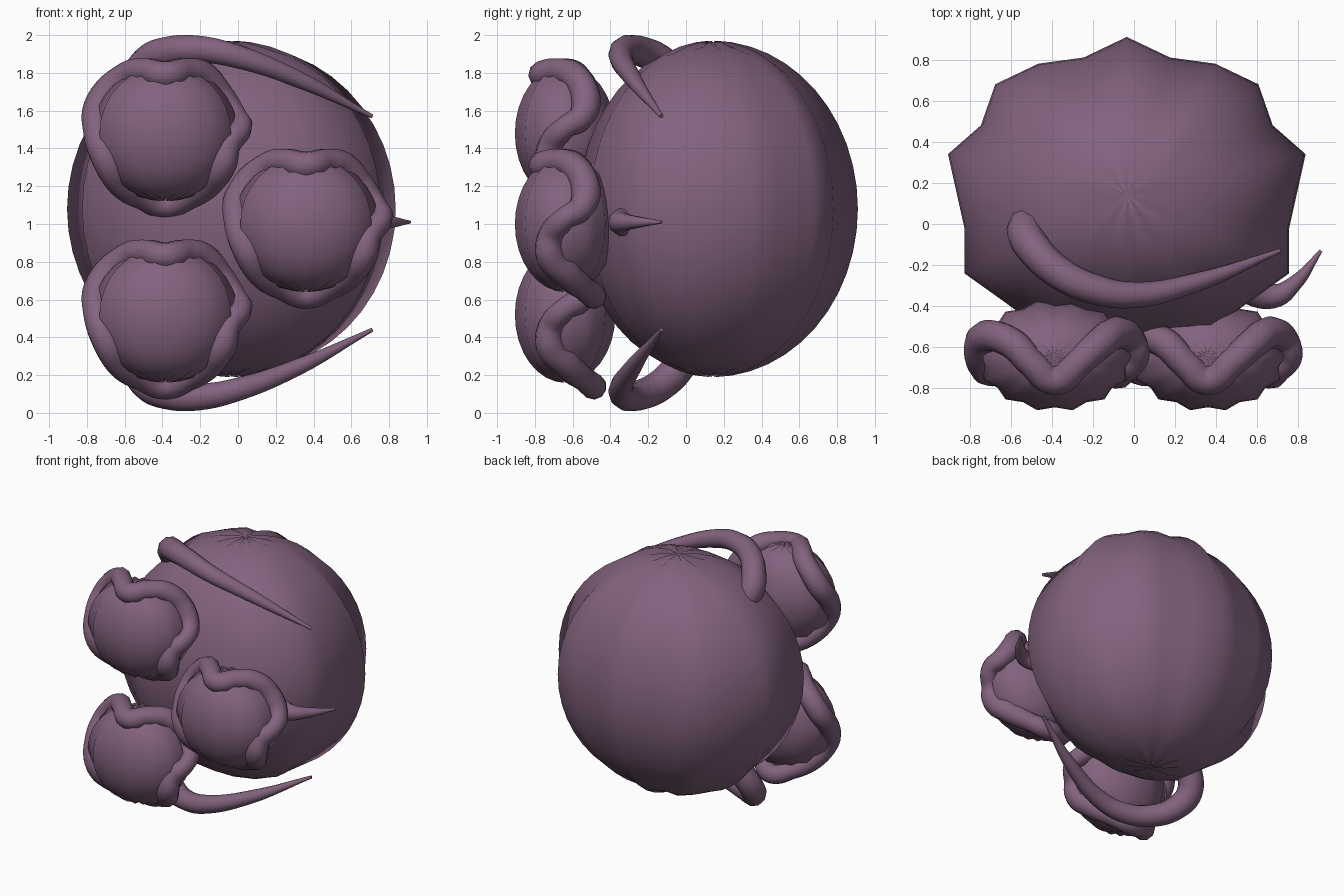
import bpy, math
from mathutils import Vector

if "Cube" in bpy.data.objects:
    bpy.data.objects.remove(bpy.data.objects["Cube"], do_unlink=True)

PLUM = (0.225, 0.123, 0.21, 1)
mat = bpy.data.materials.new("dusty plum")
mat.use_nodes = True
mat.diffuse_color = PLUM
mat.node_tree.nodes["Principled BSDF"].inputs["Base Color"].default_value = PLUM


def ribbed_ball(name, center, outline, height, rings, dip):
    """Ellipsoid with a scalloped section; every second rib dips towards the poles."""
    n = len(outline)
    center = Vector(center)
    step = math.pi / rings
    angles = [step / 4] + [step * i for i in range(1, rings)] + [math.pi - step / 4]
    verts, faces = [], []
    for a in angles:
        for j, (x, y) in enumerate(outline):
            sink = 1 - dip * (j % 2) * abs(math.cos(a)) ** 6
            verts.append(center + Vector((x * math.sin(a), y * math.sin(a),
                                          height * math.cos(a) * sink)))
    for i in range(len(angles) - 1):
        for j in range(n):
            k = (j + 1) % n
            faces.append((i * n + j, (i + 1) * n + j, (i + 1) * n + k, i * n + k))
    last, top = len(verts) - n, len(verts)
    for sign in (1, -1):
        verts.append(center + Vector((0, 0, sign * height * (1 - dip))))
    for j in range(n):
        k = (j + 1) % n
        faces.append((top, j, k))
        faces.append((top + 1, last + k, last + j))
    mesh = bpy.data.meshes.new(name)
    mesh.from_pydata(verts, [], faces)
    mesh.shade_smooth()
    mesh.materials.append(mat)
    bpy.context.collection.objects.link(bpy.data.objects.new(name, mesh))


def tube(name, points, radii, cyclic=False):
    """Smooth tube along points, with a radius at each point."""
    cu = bpy.data.curves.new(name, 'CURVE')
    cu.dimensions = '3D'
    cu.bevel_depth = 1
    cu.bevel_resolution = 3
    cu.use_fill_caps = True
    cu.resolution_u = 6
    sp = cu.splines.new('BEZIER')
    sp.bezier_points.add(len(points) - 1)
    sp.use_cyclic_u = cyclic
    for bp, p, r in zip(sp.bezier_points, points, radii):
        bp.co, bp.radius = p, r
        bp.handle_left_type = bp.handle_right_type = 'AUTO'
    ob = bpy.data.objects.new(name, cu)
    bpy.context.collection.objects.link(ob)
    cu.materials.append(mat)
    bpy.ops.object.select_all(action='DESELECT')
    ob.select_set(True)
    bpy.context.view_layer.objects.active = ob
    bpy.ops.object.convert(target='MESH')
    bpy.ops.object.shade_smooth_by_angle(angle=math.radians(60))


# Large body: half outline mirrored left to right, back to front
half = [(0.21, 0.67), (0.43, 0.64), (0.64, 0.54), (0.71, 0.34), (0.87, 0.2),
        (0.79, -0.16), (0.79, -0.38), (0.58, -0.53), (0.42, -0.65), (0.2, -0.66)]
outline = [(0, 0.77)] + [(-x, y) for x, y in half] + [(0, -0.71)] + half[::-1]
ribbed_ball("body", (-0.035, 0.14, 1.08), outline, 0.89, 24, 0.025)

# Three small pods, each with a rippled collar
RIBS = 14
pod_outline = []
for j in range(2 * RIBS):
    a = math.pi * j / RIBS
    s = 0.95 if j % 2 else 1.03
    pod_outline.append((0.375 * s * math.cos(a), 0.265 * s * math.sin(a)))
collar = [(0, -0.12, 0.31), (0.11, -0.04, 0.33), (0.21, 0.05, 0.3), (0.3, 0.11, 0.18),
          (0.37, 0.08, 0.08), (0.4, 0.0, 0.03), (0.33, -0.07, -0.06), (0.3, -0.08, -0.16),
          (0.23, 0.01, -0.26), (0.12, 0.1, -0.34), (0, 0.15, -0.38), (-0.12, 0.1, -0.34),
          (-0.24, 0.0, -0.26), (-0.31, -0.07, -0.14), (-0.36, -0.02, 0.0),
          (-0.34, 0.09, 0.17), (-0.21, 0.06, 0.3), (-0.11, -0.04, 0.33)]
widths = [0.075, 0.07, 0.075, 0.08, 0.07, 0.06, 0.07, 0.08, 0.08, 0.065, 0.07, 0.065,
          0.075, 0.08, 0.075, 0.08, 0.075, 0.07]
for label, x, z in (("upper", -0.385, 1.48), ("middle", 0.36, 1.0), ("lower", -0.385, 0.52)):
    c = Vector((x, -0.64, z))
    ribbed_ball(label + "_pod", c, pod_outline, 0.36, 16, 0.06)
    tube(label + "_collar", [c + Vector(p) for p in collar], widths, True)

# Curved horns above and below, rooted in the body and mirrored about mid height
horn = [(-0.45, 0.04, 1.58), (-0.53, -0.035, 1.76), (-0.48, -0.13, 1.86), (-0.36, -0.24, 1.915),
        (-0.2, -0.315, 1.925), (0, -0.345, 1.885), (0.3, -0.285, 1.775), (0.71, -0.13, 1.57)]
taper = [0.09, 0.09, 0.085, 0.08, 0.074, 0.064, 0.047, 0.011]
tube("upper_horn", horn, taper)
tube("lower_horn", [(x, y, 2.01 - z) for x, y, z in horn], taper)

# Short horn on the left side
tube("side_horn", [(0.45, -0.2, 1.01), (0.57, -0.31, 1.01), (0.68, -0.35, 1.01),
                   (0.78, -0.29, 1.01), (0.91, -0.13, 1.01)], [0.09, 0.085, 0.06, 0.038, 0.008])
